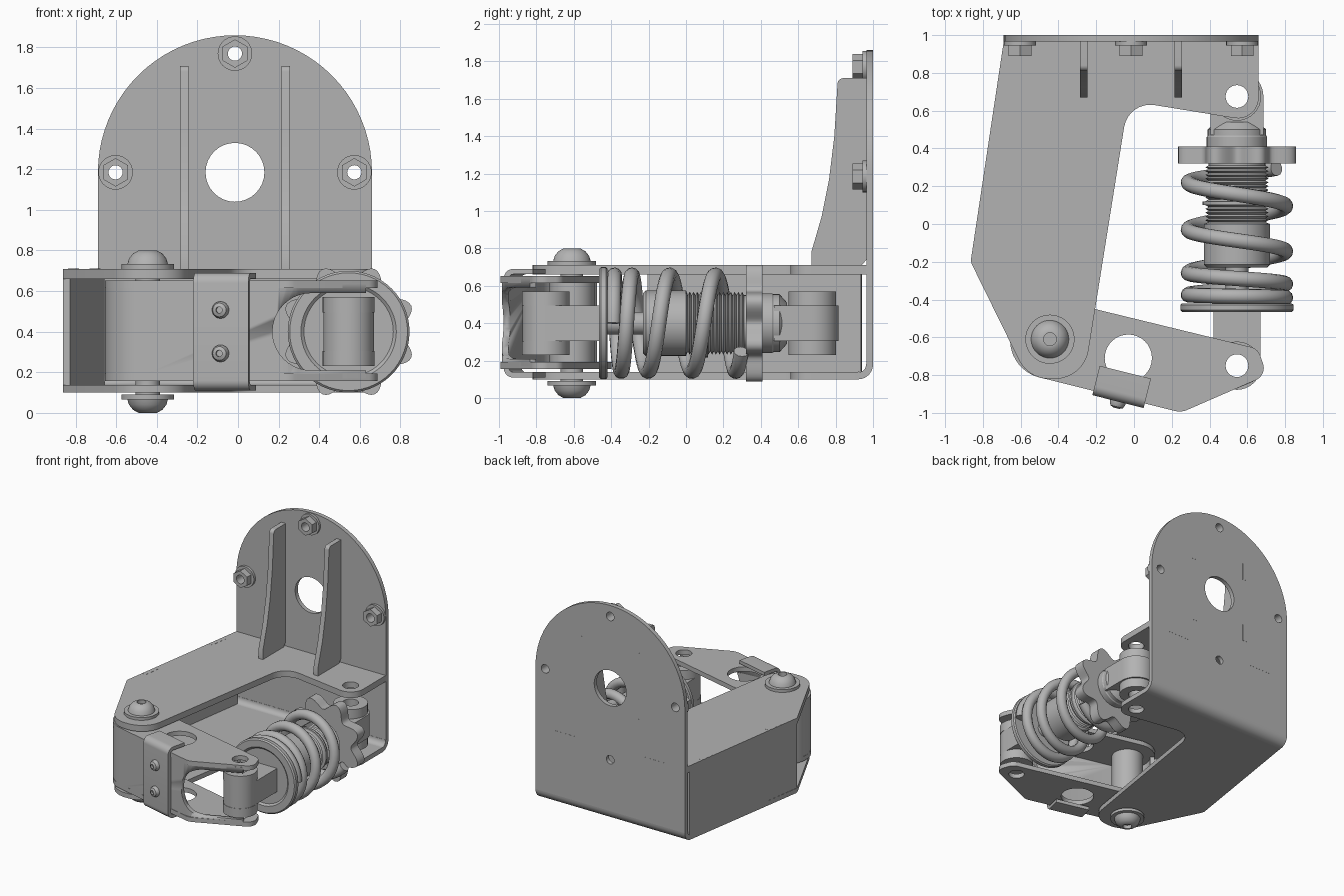
import bpy, bmesh, math
from mathutils import Vector

if "Cube" in bpy.data.objects:
    bpy.data.objects.remove(bpy.data.objects["Cube"], do_unlink=True)

steel = bpy.data.materials.new("grey_steel")
steel.use_nodes = True
GREY = (0.45, 0.45, 0.45, 1)
steel.diffuse_color = GREY
steel.node_tree.nodes["Principled BSDF"].inputs["Base Color"].default_value = GREY

# local (u, v, w) to model space, named after the extrusion axis
MAP = {"Z": lambda u, v, w: (u, v, w),
       "Y": lambda u, v, w: (u, w, v),
       "X": lambda u, v, w: (w, u, v)}


def finish(name, bm, angle=32):
    bmesh.ops.remove_doubles(bm, verts=bm.verts, dist=0.0002)
    bmesh.ops.recalc_face_normals(bm, faces=bm.faces)
    me = bpy.data.meshes.new(name)
    bm.to_mesh(me)
    bm.free()
    me.materials.clear()
    me.materials.append(steel)
    me.shade_smooth()
    me.set_sharp_from_angle(angle=math.radians(angle))
    ob = bpy.data.objects.new(name, me)
    bpy.context.scene.collection.objects.link(ob)
    return ob


def from_curve(cu):
    tmp = bpy.data.objects.new("tmp", cu)
    bpy.context.scene.collection.objects.link(tmp)
    bpy.context.view_layer.update()
    dg = bpy.context.evaluated_depsgraph_get()
    me = bpy.data.meshes.new_from_object(tmp.evaluated_get(dg))
    bm = bmesh.new()
    bm.from_mesh(me)
    bpy.data.objects.remove(tmp)
    bpy.data.curves.remove(cu)
    bpy.data.meshes.remove(me)
    return bm


def add_spline(cu, pts, cyclic=True):
    s = cu.splines.new("POLY")
    s.points.add(len(pts) - 1)
    for p, q in zip(s.points, pts):
        p.co = (*q, 0, 1) if len(q) == 2 else (*q, 1)
    s.use_cyclic_u = cyclic


def circle(x, y, r, n=32, a0=0.0):
    return [(x + r * math.cos(a0 + math.tau * i / n), y + r * math.sin(a0 + math.tau * i / n)) for i in range(n)]


def rounded(corners, n=8):
    """Polygon of (x, y, radius) corners turned into a filleted outline."""
    out = []
    for i, (x, y, r) in enumerate(corners):
        p = Vector((x, y))
        if not r:
            out.append((x, y))
            continue
        a = (Vector(corners[i - 1][:2]) - p).normalized()
        b = (Vector(corners[(i + 1) % len(corners)][:2]) - p).normalized()
        half = a.angle(b) / 2
        c = p + (a + b).normalized() * (r / math.sin(half))
        va, vb = p + a * (r / math.tan(half)) - c, p + b * (r / math.tan(half)) - c
        sweep = va.angle_signed(vb)
        a0 = math.atan2(va.y, va.x)
        out += [(c.x + r * math.cos(a0 - sweep * k / n), c.y + r * math.sin(a0 - sweep * k / n)) for k in range(n + 1)]
    return out


def plate(name, outline, lo, hi, axis="Z", holes=()):
    """Flat outline with holes, extruded from lo to hi."""
    cu = bpy.data.curves.new(name, "CURVE")
    cu.dimensions, cu.fill_mode, cu.extrude = "2D", "BOTH", (hi - lo) / 2
    for pts in (outline, *holes):
        add_spline(cu, pts)
    bm = from_curve(cu)
    for v in bm.verts:
        v.co = MAP[axis](v.co.x, v.co.y, v.co.z + (lo + hi) / 2)
    return finish(name, bm)


def lathe(name, profile, axis, centre, n=40):
    """Profile of (radius, height) turned about an axis."""
    bm = bmesh.new()
    rings = [[bm.verts.new(MAP[axis](u + centre[0], v + centre[1], h)) for u, v in circle(0, 0, max(r, 1e-5), n)]
             for r, h in profile]
    for a, b in zip(rings, rings[1:]):
        for i in range(n):
            j = (i + 1) % n
            bm.faces.new((a[i], a[j], b[j], b[i]))
    return finish(name, bm)


def ribbon(path, t):
    """Sheet metal section: a path thickened to its left side."""
    inner = []
    for i, p in enumerate(path):
        d = (Vector(path[min(i + 1, len(path) - 1)]) - Vector(path[max(i - 1, 0)])).normalized()
        inner.append((p[0] - d.y * t, p[1] + d.x * t))
    return path + inner[::-1]


def box(x0, x1, y0, y1):
    return [(x0, y0), (x1, y0), (x1, y1), (x0, y1)]


CX, CZ = -0.015, 1.185            # centre of the mounting arch
SX, SZ, REAR, FRONT = 0.545, 0.4, 0.675, -0.75   # shock axis and eyes
PX, PY = -0.445, -0.61            # swing arm pivot

# mounting plate with arched top
arch = [(CX + 0.675 * math.cos(math.pi * i / 40), CZ + 0.675 * math.sin(math.pi * i / 40)) for i in range(41)]
studs = [(CX, 1.77), (CX - 0.588, CZ), (CX + 0.588, CZ)]
plate("mounting_plate", [(-0.69, 0.18), (0.66, 0.18)] + arch, 0.965, 1.0, "Y",
      [circle(CX, CZ, 0.145)] + [circle(x, z, 0.035, 20) for x, z in studs + [(CX, 0.6)]])
bend = [(0.92 + 0.08 * math.sin(a), 0.18 - 0.08 * math.cos(a)) for a in [math.pi / 2 * i / 10 for i in range(11)]]
plate("plate_bend", ribbon(bend, 0.037), -0.69, 0.66, "X")

# flange nuts
for i, (x, z) in enumerate(studs):
    bore = [circle(x, z, 0.035, 20)]
    plate(f"nut_flange_{i}", circle(x, z, 0.085), 0.945, 0.965, "Y", bore)
    plate(f"nut_{i}", circle(x, z, 0.07, 6, math.pi / 6), 0.89, 0.945, "Y", bore)

# top and bottom bracket plates
for name, lo, hi, back in (("bracket_top", 0.66, 0.71, 0.965), ("bracket_bottom", 0.1, 0.138, 0.92)):
    shape = rounded([(0.66, back, 0), (-0.69, back, 0), (-0.865, -0.2, 0.06), (-0.56, -0.82, 0.18),
                     (-0.265, -0.82, 0.18), (-0.03, 0.652, 0.14), (0.66, 0.54, 0.11)])
    plate(name, shape, lo, hi, "Z", [circle(SX, REAR, 0.06)])
plate("bracket_side_wall", ribbon([(-0.692, 0.94), (-0.862, -0.2)], 0.035), 0.138, 0.66)

# gussets
gusset = rounded([(0.965, 0.74, 0), (0.94, 0.71, 0), (0.67, 0.71, 0), (0.67, 0.78, 0), (0.725, 0.97, 0),
                  (0.765, 1.17, 0), (0.793, 1.4, 0), (0.812, 1.71, 0.03), (0.965, 1.71, 0)])
for side, x in (("right", -0.265), ("left", 0.235)):
    plate(f"gusset_{side}", gusset, x - 0.02, x + 0.02, "X")
    for z in (0.93, 1.47):
        plate(f"gusset_tab_{side}", box(x - 0.018, x + 0.018, z - 0.07, z + 0.07), 0.999, 1.001, "Y")
for x in (-0.42, 0.39):
    plate("bracket_tab", box(x - 0.1, x + 0.1, 0.665, 0.705), 0.999, 1.001, "Y")
for x, y in ((-0.722, 0.74), (-0.828, 0.03)):
    plate("wall_tab", ribbon([(x + 0.01, y + 0.07), (x - 0.01, y - 0.07)], 0.035), 0.709, 0.711)

# swing arm: two plates joined by a wrapped wall
arm = rounded([(-0.598, -0.355, 0.205), (-0.70, -0.763, 0.205), (0.25, -0.998, 0.1),
               (0.705, -0.80, 0.07), (0.655, -0.66, 0.07)], 12)
for name, lo, hi in (("arm_plate_top", 0.615, 0.652), ("arm_plate_bottom", 0.156, 0.193)):
    plate(name, arm, lo, hi, "Z", [circle(-0.03, -0.71, 0.125), circle(SX, FRONT, 0.06)])
wrap = [(PX + 0.21 * math.cos(math.radians(a)), PY + 0.21 * math.sin(math.radians(a))) for a in range(140, 257, 6)]
wall = plate("arm_wall", ribbon(wrap + [(0.2, -0.983), (0.245, -0.985), (0.285, -0.978), (0.63, -0.835)], 0.035),
             0.17, 0.638)
slot = [(0.36 + 0.19 * math.cos(a), SZ + 0.19 * math.sin(a)) for a in [math.pi * (0.5 + i / 20) for i in range(21)]]
cutter = plate("slot_cutter", slot + [(0.9, 0.21), (0.9, 0.59)], -1.2, -0.7, "Y")
cutter.hide_render = True
mod = wall.modifiers.new("slot", "BOOLEAN")
mod.operation, mod.solver, mod.object = "DIFFERENCE", "EXACT", cutter
bpy.context.view_layer.objects.active = wall
bpy.ops.object.modifier_apply(modifier="slot")
bpy.data.objects.remove(cutter)

# pivot bolt, sleeve and domed heads
lathe("pivot_shaft", [(0, 0.09), (0.06, 0.09), (0.06, 0.72), (0, 0.72)], "Z", (PX, PY))
lathe("pivot_sleeve", [(0.06, 0.193), (0.12, 0.193), (0.12, 0.615), (0.06, 0.615)], "Z", (PX, PY))
head = [(0.06, 0.31), (0.13, 0.31), (0.13, 0.333), (0.1, 0.333), (0.092, 0.36), (0.072, 0.385),
        (0.045, 0.4), (0.034, 0.4), (0.034, 0.37), (0, 0.37)]
for name, s in (("pivot_head_top", 1), ("pivot_head_bottom", -1)):
    lathe(name, [(r, SZ + s * h) for r, h in head], "Z", (PX, PY))

# folded clip on the arm with two button screws
tilt = -math.atan2(0.243, 0.97)
outer = rounded([(0.16, 0.29, 0), (0, 0.29, 0.05), (0, -0.29, 0.05), (0.16, -0.29, 0)])
inner = rounded([(0.16, -0.262, 0), (0.028, -0.262, 0.024), (0.028, 0.262, 0.024), (0.16, 0.262, 0)])
parts = [plate("arm_clip", outer + inner, -0.14, 0.14, "X")]
for h in (-0.107, 0.107):
    parts.append(lathe("clip_screw", [(0.042, 0.01), (0.042, -0.01), (0.034, -0.028), (0.016, -0.036),
                                      (0.016, -0.02), (0, -0.02)], "Y", (0, h), 20))
for ob in parts:
    ob.location = (-0.085, -0.94, SZ)
    ob.rotation_euler.z = tilt

# shock eyes with bushings
for name, y, base, r in (("rear", REAR, 0.47, 0.14), ("front", FRONT, -0.45, 0.125)):
    s = 1 if y > 0 else -1
    eye = [(SX + r * math.cos(math.pi * i / 20), y + s * r * math.sin(math.pi * i / 20)) for i in range(21)]
    bore = [circle(SX, y, 0.06)]
    plate(f"shock_eye_{name}", eye + [(SX - r, base), (SX + r, base)], 0.305, 0.495, "Z", bore)
    for lo, hi in ((0.23, 0.305), (0.495, 0.57)):
        plate(f"bushing_{name}", circle(SX, y, 0.128), lo, hi, "Z", bore)

# shock body with threaded sleeve, collar and rod
axis = (SX, SZ)
thread = [(0.168 if i % 2 else 0.15, 0.01 + 0.01 * i) for i in range(31)]
lathe("shock_body", [(0, -0.23), (0.16, -0.23), (0.175, -0.215), (0.175, 0.0)] + thread +
      [(0.155, 0.47), (0.155, 0.5), (0.11, 0.54), (0, 0.54)], "Y", axis)
lathe("lock_ring", [(0.15, 0.1), (0.182, 0.1), (0.182, 0.118), (0.15, 0.118)], "Y", axis)
lathe("collar", [(0.1, 0.4), (0.16, 0.4), (0.16, 0.46), (0.15, 0.475), (0.1, 0.475)], "Y", axis)
lathe("shock_rod", [(0.06, -0.45), (0.06, -0.22)], "Y", axis)
lathe("spring_seat", [(0, -0.452), (0.22, -0.452), (0.235, -0.465), (0.29, -0.465), (0.3, -0.455), (0.3, -0.428),
                      (0.29, -0.42), (0, -0.42)], "Y", axis, 56)

# lobed preload wheel
lobes = []
for i in range(128):
    a = math.tau * i / 128
    r = 0.292 + 0.042 * math.cos(8 * a - math.pi)
    lobes.append((SX + r * math.cos(a), SZ + r * math.sin(a)))
plate("preload_wheel", lobes, 0.32, 0.41, "Y")

# coil spring, closing up towards the seat
KEYS = [(-0.4, 0.295), (0, 0.22), (1, -0.03), (2, -0.26), (3, -0.375), (3.5, -0.39)]
coil = []
for i in range(157):
    t = -0.4 + i * 0.025
    (t0, y0), (t1, y1) = next((a, b) for a, b in zip(KEYS, KEYS[1:]) if t <= b[0] + 1e-6)
    a = math.tau * t
    coil.append((SX - 0.258 * math.cos(a), y0 + (y1 - y0) * (t - t0) / (t1 - t0), SZ + 0.258 * math.sin(a)))
cu = bpy.data.curves.new("coil_spring", "CURVE")
cu.dimensions, cu.bevel_depth, cu.bevel_resolution, cu.use_fill_caps = "3D", 0.04, 4, True
add_spline(cu, coil, False)
finish("coil_spring", from_curve(cu), 50)
